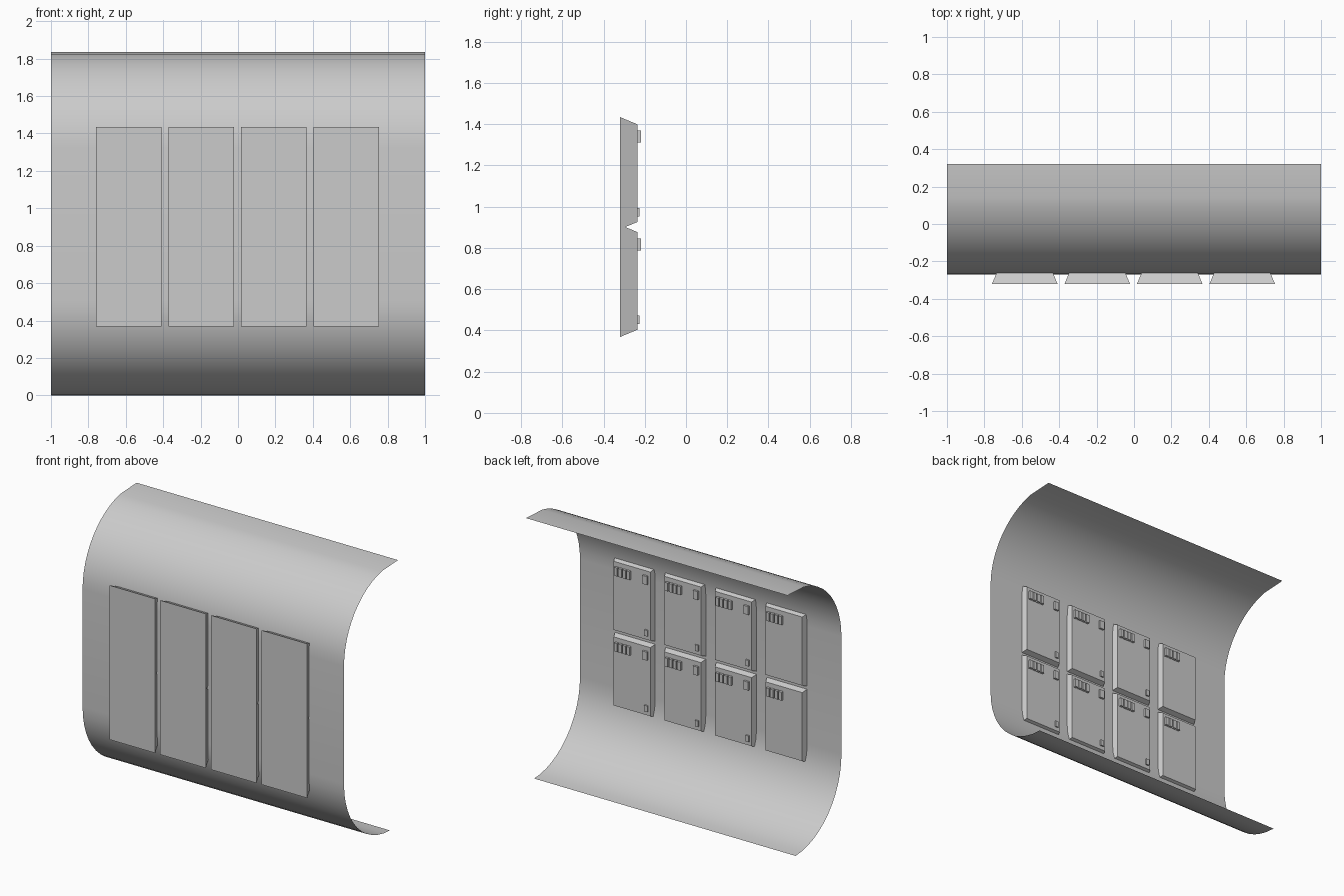
import bpy, bmesh, math

if "Cube" in bpy.data.objects:
    bpy.data.objects.remove(bpy.data.objects["Cube"])


def make_object(name, bm):
    bmesh.ops.recalc_face_normals(bm, faces=bm.faces)
    mesh = bpy.data.meshes.new(name)
    bm.to_mesh(mesh)
    bm.free()
    ob = bpy.data.objects.new(name, mesh)
    bpy.context.collection.objects.link(ob)
    return ob


def rect(bm, x0, x1, y, z0, z1):
    return [bm.verts.new(p) for p in
            ((x0, y, z0), (x1, y, z0), (x1, y, z1), (x0, y, z1))]


def loft(bm, a, b):
    # sides between two loops plus the cap on b
    for i in range(4):
        j = (i + 1) % 4
        bm.faces.new((a[i], a[j], b[j], b[i]))
    bm.faces.new(b)


def box(bm, x0, x1, y0, y1, z0, z1):
    a, b = rect(bm, x0, x1, y0, z0, z1), rect(bm, x0, x1, y1, z0, z1)
    loft(bm, a, b)
    bm.faces.new(a)


# curved wall: bottom arc, straight middle, top arc, top lip
def arc(cy, cz, r, a0, a1, n=12):
    for i in range(n + 1):
        a = math.radians(a0 + (a1 - a0) * i / n)
        yield cy + r * math.cos(a), cz + r * math.sin(a)


profile = [*arc(0.24, 0.51, 0.51, 269, 180),
           *arc(0.24, 1.325, 0.51, 180, 101), (0.32, 1.835)]
bm = bmesh.new()
left = [bm.verts.new((-1, y, z)) for y, z in profile]
right = [bm.verts.new((1, y, z)) for y, z in profile]
for i in range(len(profile) - 1):
    bm.faces.new((left[i], right[i], right[i + 1], left[i + 1]))
for f in bm.faces:
    f.smooth = True
make_object("curved_wall", bm)

FRONT, BACK = -0.32, -0.236
SLOPE = 0.035
HALF_W = 0.175
HALF_H = 0.272
ROWS = (0.640, 1.1625)

for c in range(4):
    cx = -0.584 + 0.3875 * c
    # shared front plate of the column
    bm = bmesh.new()
    bm.faces.new(rect(bm, cx - HALF_W, cx + HALF_W, FRONT,
                      ROWS[0] - HALF_H, ROWS[1] + HALF_H))
    make_object(f"front_panel_{c}", bm)

    for r, cz in enumerate(ROWS):
        # tapered cabinet body
        bm = bmesh.new()
        a = rect(bm, cx - HALF_W, cx + HALF_W, FRONT, cz - HALF_H, cz + HALF_H)
        w, h = HALF_W - SLOPE, HALF_H - SLOPE
        b = rect(bm, cx - w, cx + w, BACK, cz - h, cz + h)
        loft(bm, a, b)
        make_object(f"cabinet_{c}_{r}", bm)

        # row of four connector blocks
        bm = bmesh.new()
        for k in range(4):
            x1 = cx + w - 0.014 - 0.032 * k
            box(bm, x1 - 0.024, x1, BACK - 0.005, -0.219,
                cz + 0.148, cz + 0.206)
        make_object(f"connector_blocks_{c}_{r}", bm)

        # single switch and latch, absent on the end column
        if c > 0:
            bm = bmesh.new()
            x0 = cx - w + 0.016
            box(bm, x0, x0 + 0.036, BACK - 0.005, -0.222,
                cz + 0.148, cz + 0.206)
            make_object(f"switch_{c}_{r}", bm)
            bm = bmesh.new()
            box(bm, x0, x0 + 0.024, BACK - 0.005, -0.226,
                cz - 0.210, cz - 0.168)
            make_object(f"latch_{c}_{r}", bm)
